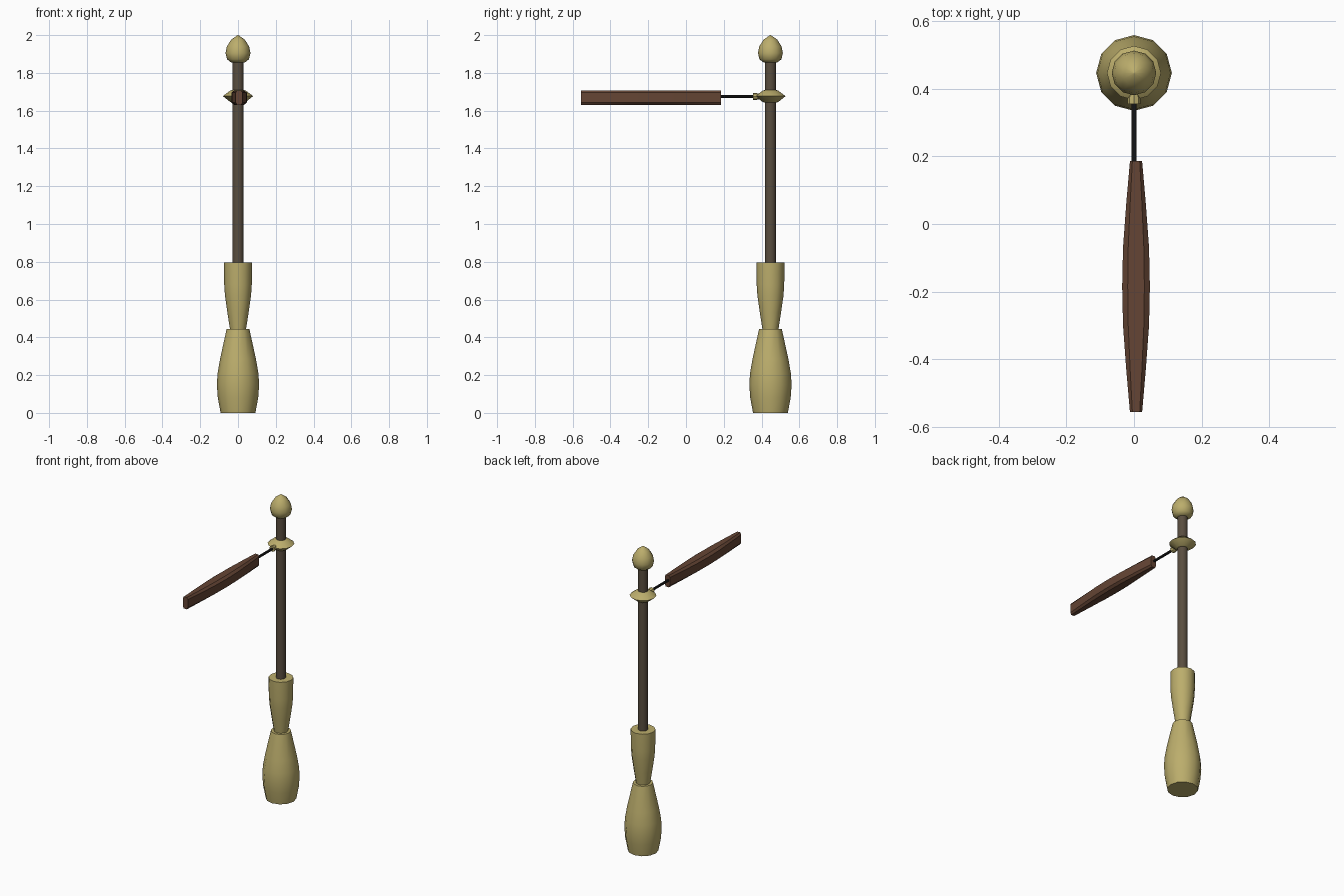
import bpy, bmesh, math

if "Cube" in bpy.data.objects:
    bpy.data.objects.remove(bpy.data.objects["Cube"])

CY, ARM_Z = 0.447, 1.675   # post axis and arm height


def material(name, col):
    m = bpy.data.materials.new(name)
    m.diffuse_color = (*col, 1)
    m.use_nodes = True
    m.node_tree.nodes["Principled BSDF"].inputs["Base Color"].default_value = m.diffuse_color
    return m


BRASS = material("brass", (0.50, 0.42, 0.15))
POLE = material("dark_wood", (0.10, 0.075, 0.05))
GRIP = material("red_wood", (0.13, 0.06, 0.035))
IRON = material("iron", (0.012, 0.012, 0.012))


def loft(name, rings, mat, closed=False, angle=40):
    """Skin equal-length rings of points; cap the ends unless closed."""
    bm = bmesh.new()
    vs = [[bm.verts.new(p) for p in r] for r in rings]
    n = len(vs[0])
    pairs = list(zip(vs, vs[1:])) + ([(vs[-1], vs[0])] if closed else [])
    for a, b in pairs:
        for i in range(n):
            j = (i + 1) % n
            bm.faces.new((a[i], a[j], b[j], b[i]))
    if not closed:
        bm.faces.new(vs[0][::-1])
        bm.faces.new(vs[-1])
    bmesh.ops.recalc_face_normals(bm, faces=bm.faces)
    me = bpy.data.meshes.new(name)
    bm.to_mesh(me)
    bm.free()
    ob = bpy.data.objects.new(name, me)
    bpy.context.collection.objects.link(ob)
    me.materials.append(mat)
    bpy.ops.object.select_all(action='DESELECT')
    bpy.context.view_layer.objects.active = ob
    ob.select_set(True)
    bpy.ops.object.shade_smooth_by_angle(angle=math.radians(angle))
    return ob


def circle(n):
    return [(math.cos(math.tau * i / n), math.sin(math.tau * i / n)) for i in range(n)]


def turned(name, profile, mat, n=12, closed=False):
    """Vertical turned part on the post axis, profile of (radius, z)."""
    return loft(name, [[(r * c, CY + r * s, z) for c, s in circle(n)]
                       for r, z in profile], mat, closed)


def along_y(name, stations, section, mat, x=0, z=ARM_Z, angle=40):
    """Horizontal part, stations of (y, half width, half height)."""
    return loft(name, [[(x + w * c, y, z + h * s) for c, s in section]
                       for y, w, h in stations], mat, angle=angle)


# Turned foot and socket
turned("foot", [(0.092, 0), (0.107, 0.08), (0.112, 0.15), (0.108, 0.21),
                (0.095, 0.285), (0.06, 0.445)], BRASS)
turned("socket", [(0.042, 0.44), (0.056, 0.53), (0.069, 0.62), (0.073, 0.68),
                  (0.074, 0.795)], BRASS)

# Pole and finial
turned("pole", [(0.03, 0.78), (0.03, 1.87)], POLE)
turned("finial", [(0.036, 1.855), (0.058, 1.872), (0.066, 1.905), (0.059, 1.94),
                  (0.036, 1.976), (0.002, 2.0)], BRASS)

# Collar holding the arm
turned("collar", [(0.028, 1.643), (0.04, 1.645), (0.08, 1.677), (0.04, 1.707),
                  (0.028, 1.709)], BRASS, closed=True)
along_y("arm_socket", [(0.355, 0.02, 0.019), (0.372, 0.019, 0.018),
                       (0.40, 0.009, 0.011)], circle(8), BRASS)

# Arm rod and faceted grip
along_y("arm_rod", [(0.15, 0.008, 0.008), (0.375, 0.008, 0.008)], circle(8), IRON)
SECTION = [(1, -0.68), (1, 0.68), (0.6, 1), (-0.6, 1),
           (-1, 0.68), (-1, -0.68), (-0.6, -1), (0.6, -1)]
along_y("grip", [(y, w, 0.039) for y, w in
                 [(-0.557, 0.018), (-0.43, 0.029), (-0.3, 0.0385), (-0.185, 0.041),
                  (-0.07, 0.0385), (0.06, 0.029), (0.186, 0.018)]],
        SECTION, GRIP, x=0.006, z=1.669, angle=25)
